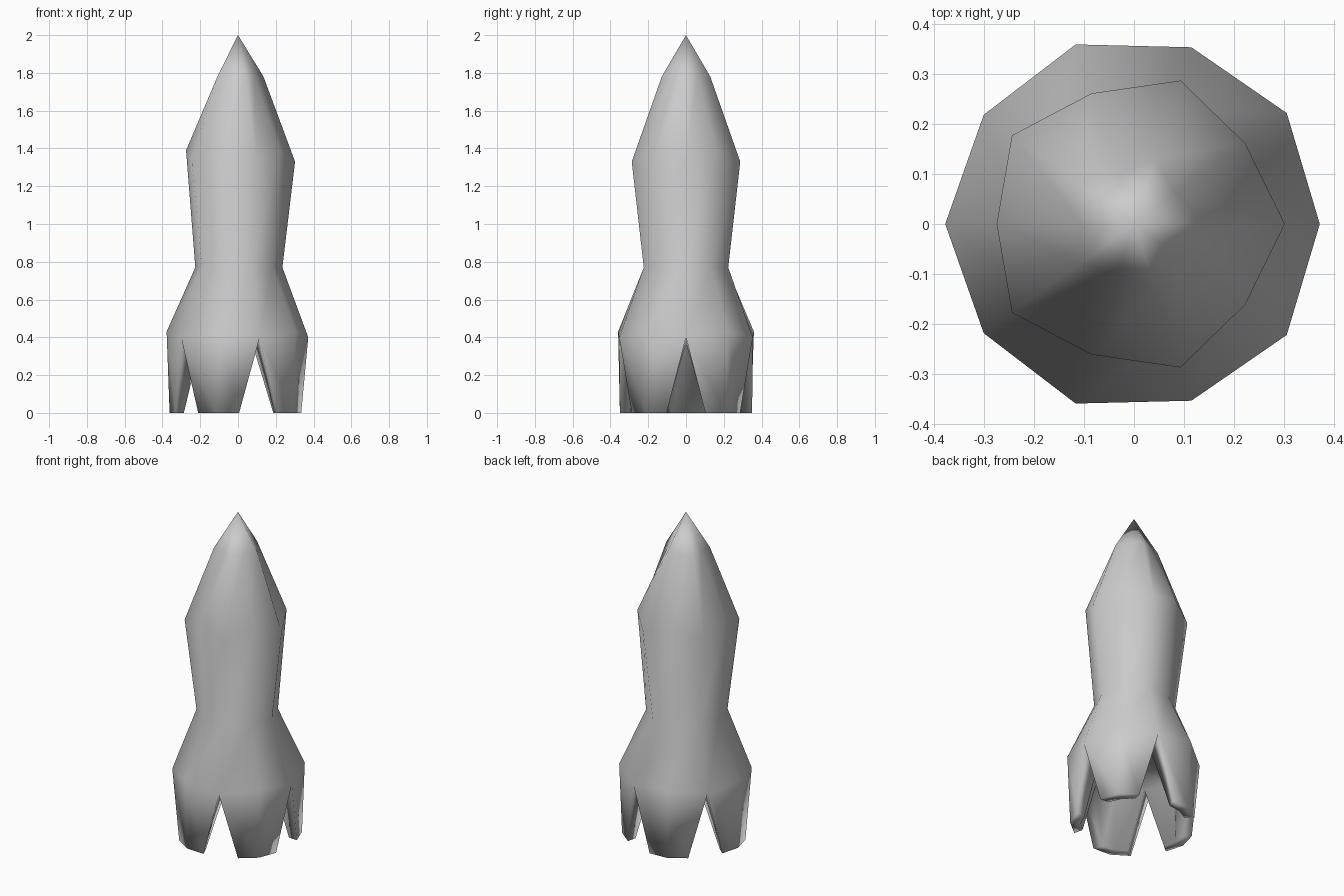
import bpy, bmesh, math

if "Cube" in bpy.data.objects:
    bpy.data.objects.remove(bpy.data.objects["Cube"])

N = 5                      # fins, with a notch between each pair
bm = bmesh.new()


def point(r, deg, z):
    a = math.radians(deg)
    return bm.verts.new((r * math.cos(a), r * math.sin(a), z))


def ring(notch, fin):
    """Ten-sided ring alternating notch (even) and fin-centre (odd) points (r, z)."""
    return [point((notch, fin)[i % 2][0], 36 * i, (notch, fin)[i % 2][1])
            for i in range(2 * N)]


def bridge(a, b):
    n = len(a)
    for i in range(n):
        j = (i + 1) % n
        bm.faces.new((a[i], a[j], b[j], b[i]))


# Hull: flare, waist, shoulder, nose
flare = ring((0.372, 0.40), (0.378, 0.43))
waist = ring((0.235, 0.77), (0.226, 0.77))
shoulder = ring((0.302, 1.33), (0.275, 1.39))
nose = ring((0.135, 1.78), (0.105, 1.78))
for lo, hi in ((flare, waist), (waist, shoulder), (shoulder, nose)):
    bridge(lo, hi)
tip = point(0, 0, 2.0)
for i in range(2 * N):
    bm.faces.new((nose[i], nose[(i + 1) % (2 * N)], tip))

# Underside ceiling between the fins
inner = ring((0.245, 0.365), (0.285, 0.365))
hub = point(0, 0, 0.37)
for i in range(2 * N):
    bm.faces.new((inner[(i + 1) % (2 * N)], inner[i], hub))

# Five thick fins hanging from the flare
for k in range(N):
    c = 2 * k + 1
    ang = 36 * c
    top = [c - 1, c, (c + 1) % (2 * N)]
    out = [point(r, ang + d, 0) for r, d in ((0.35, -19), (0.362, 0), (0.35, 19))]
    ins = [point(r, ang + d, 0) for r, d in ((0.297, -15), (0.302, 0), (0.297, 15))]
    for s in range(2):
        a, b = top[s], top[s + 1]
        bm.faces.new((flare[a], out[s], out[s + 1], flare[b]))
        bm.faces.new((inner[a], inner[b], ins[s + 1], ins[s]))
        bm.faces.new((out[s], ins[s], ins[s + 1], out[s + 1]))
    for s in (0, 2):
        bm.faces.new((flare[top[s]], inner[top[s]], ins[s], out[s]))

bmesh.ops.recalc_face_normals(bm, faces=bm.faces)
for f in bm.faces:
    f.smooth = True
mesh = bpy.data.meshes.new("rocket_hull")
bm.to_mesh(mesh)
bm.free()
bpy.context.collection.objects.link(bpy.data.objects.new("rocket_hull", mesh))
